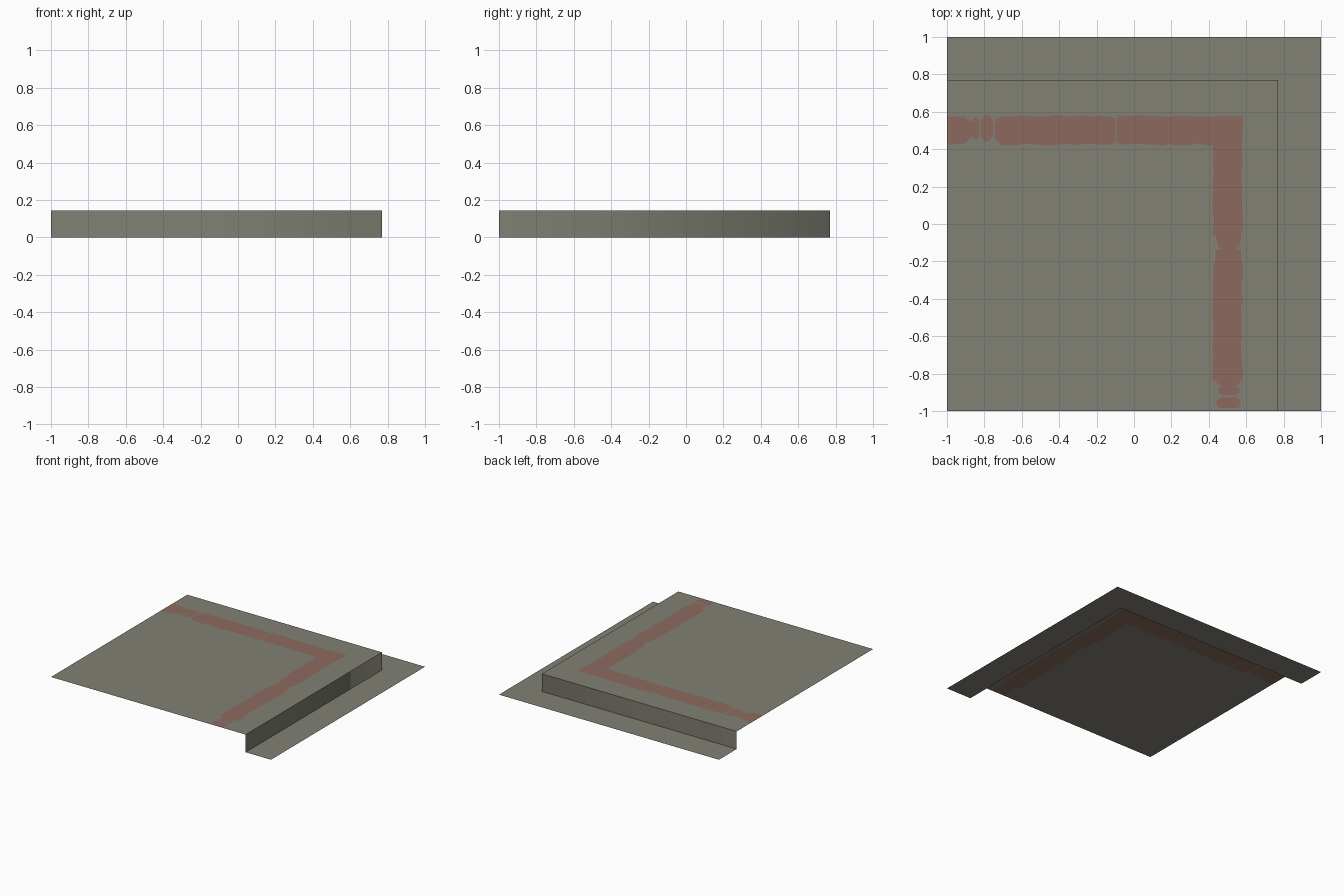
import bpy, random

if "Cube" in bpy.data.objects:
    bpy.data.objects.remove(bpy.data.objects["Cube"])
random.seed(4)

TOP, EDGE = 0.145, 0.77   # raised height, kerb line


def material(name, rgb):
    lin = [((c / 255 + 0.055) / 1.055) ** 2.4 for c in rgb]
    m = bpy.data.materials.new(name)
    m.diffuse_color = (*lin, 1)
    m.use_nodes = True
    m.node_tree.nodes["Principled BSDF"].inputs["Base Color"].default_value = m.diffuse_color
    return m


grey = material("concrete grey", (130, 129, 117))
red = material("faded red paint", (140, 106, 94))


def sheet(name, verts, faces, mats, slots=None, smooth=False):
    me = bpy.data.meshes.new(name)
    me.from_pydata(verts, [], faces)
    for m in mats:
        me.materials.append(m)
    for i, p in enumerate(me.polygons):
        p.use_smooth = smooth
        if slots:
            p.material_index = slots[i]
    ob = bpy.data.objects.new(name, me)
    bpy.context.collection.objects.link(ob)
    return ob


# Road: L-shaped strip at ground level
sheet("road",
      [(-1, EDGE, 0), (EDGE, EDGE, 0), (EDGE, -1, 0),
       (1, -1, 0), (1, 1, 0), (-1, 1, 0)],
      [(0, 1, 4, 5), (1, 2, 3, 4)], [grey])

# Kerb: two open walls meeting at the corner, softly shaded
path = [(-1, EDGE), (EDGE, EDGE), (EDGE, -1)]
sheet("kerb",
      [(x, y, z) for z in (0, TOP) for x, y in path],
      [(1, 0, 3, 4), (2, 1, 4, 5)], [grey], smooth=True)

# Worn stripe stations: (position along arm, low edge, high edge, paint follows)
def worn_run(a, b, step=0.04):
    n = max(1, round(abs(b - a) / step))
    return [(a + (b - a) * i / n, 0.424 + random.uniform(-.006, .006),
             0.578 + random.uniform(-.006, .006), 1) for i in range(n + 1)]


def blob(a, b, lo, hi, inset=0.018):
    # rounded dab of paint followed by bare concrete
    d = (b - a) * 0.3
    return [(a, lo + inset, hi - inset, 1), (a + d, lo, hi, 1),
            (b - d, lo, hi, 1), (b, lo + inset, hi - inset, 0)]


back_arm = ([(-1, .425, .575, 1), (-.91, .428, .576, 1), (-.88, .455, .55, 1)]
            + blob(-.865, -.825, .453, .57)
            + blob(-.818, -.755, .443, .582, .03)
            + [(-.746, .475, .53, 1), (-.735, .447, .565, 1)]
            + worn_run(-.71, -.11)
            + [(-.1, .44, .565, 0), (-.094, .44, .565, 1)]
            + worn_run(-.08, .38))
side_arm = (worn_run(.38, -.05)
            + [(-.065, .437, .574, 1), (-.12, .45, .565, 1), (-.132, .47, .545, 1)]
            + [(-.142, .437, .57, 1), (-.19, .437, .575, 1)]
            + worn_run(-.21, -.835)
            + [(-.845, .45, .56, 1), (-.855, .435, .57, 1)]
            + blob(-.865, -.914, .452, .563)
            + blob(-.928, -.985, .44, .57)
            + [(-1, .46, .55, 1)])

# Outer and inner outlines of the stripe, running round the corner
outer = [(s, hi) for s, lo, hi, p in back_arm] + [(.584, .58)] \
    + [(hi, s) for s, lo, hi, p in side_arm]
inner = [(s, lo) for s, lo, hi, p in back_arm] + [(.418, .422)] \
    + [(lo, s) for s, lo, hi, p in side_arm]
paint = [p for *_, p in back_arm] + [1] + [p for *_, p in side_arm]

# Pavement: one sheet with the painted stripe cut into it
n = len(outer)
verts = [(x, y, TOP) for x, y in outer + inner
         + [(-1, EDGE), (EDGE, EDGE), (EDGE, -1), (-1, -1)]]
c = 2 * n
k = len(back_arm)   # station at the corner
faces = [tuple(range(k + 1)) + (c + 1, c),
         tuple(range(k, n)) + (c + 2, c + 1),
         tuple(range(n, n + k + 1)) + (c + 3,),
         tuple(range(n + k, 2 * n)) + (c + 3,)]
faces = [f[::-1] for f in faces[:2]] + faces[2:]
# consistent upward winding for every face
def upward(f):
    area = sum(verts[a][0] * verts[b][1] - verts[b][0] * verts[a][1]
               for a, b in zip(f, f[1:] + f[:1]))
    return f if area > 0 else f[::-1]


slots = [0] * 4
for i in range(n - 1):
    faces.append((i, i + 1, n + i + 1, n + i))
    slots.append(paint[i])
sheet("pavement", verts, [upward(f) for f in faces], [grey, red], slots)
